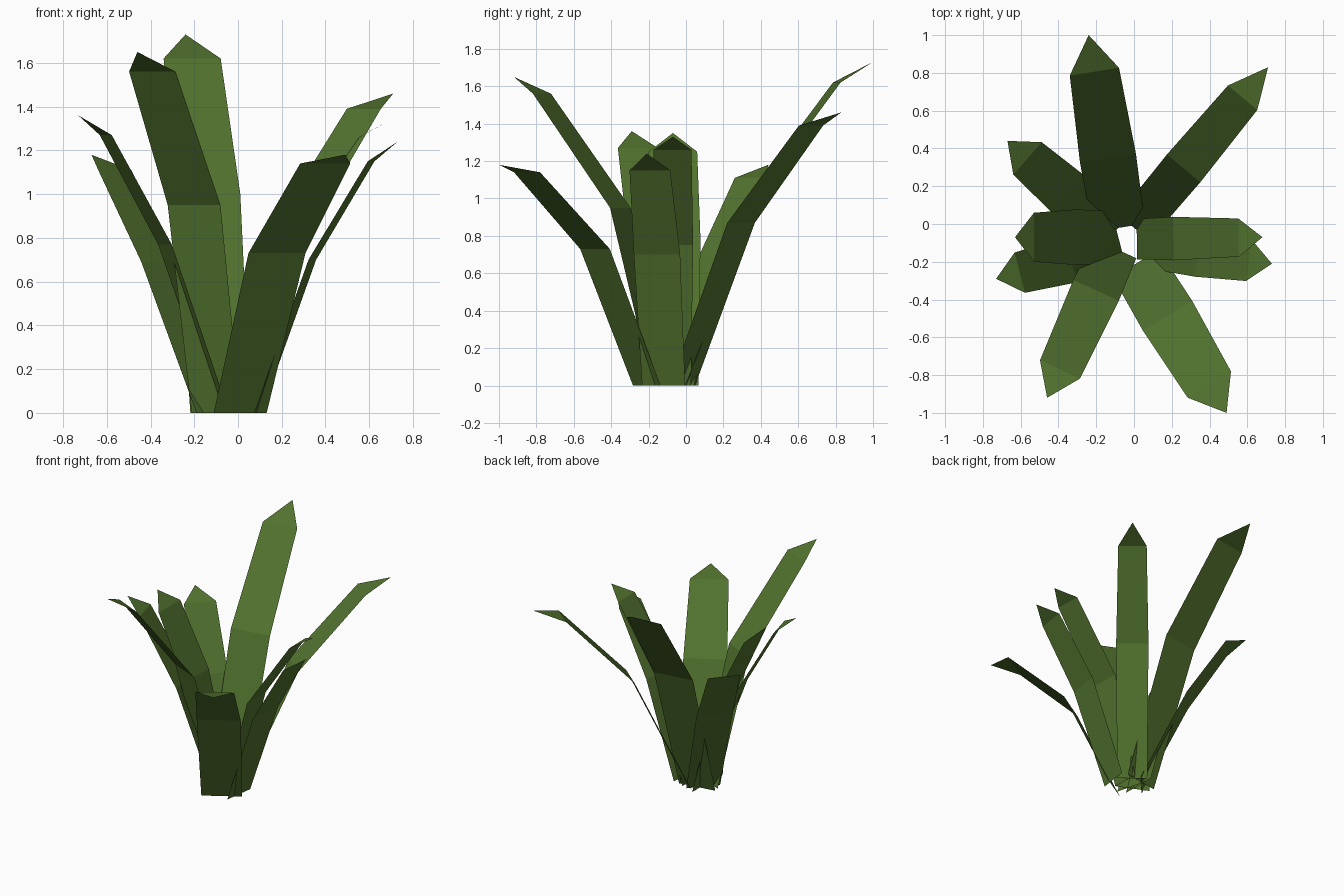
import bpy
import bmesh
from mathutils import Vector

cube = bpy.data.objects.get("Cube")
if cube:
    bpy.data.objects.remove(cube, do_unlink=True)

# Single leaf colour
leaf_green = bpy.data.materials.new("leaf_green")
leaf_green.use_nodes = True
colour = (0.085, 0.17, 0.028, 1)
leaf_green.diffuse_color = colour
shader = leaf_green.node_tree.nodes["Principled BSDF"]
shader.inputs["Base Color"].default_value = colour
shader.inputs["Roughness"].default_value = 0.9


def make_leaf(name, base, tip, width, bend, bend_height, tip_drop):
    """Flat blade: level cross edges at base, bend and shoulder, then a point."""
    base, tip = Vector((*base, 0)), Vector(tip)
    out = Vector((tip.x - base.x, tip.y - base.y, 0))
    side = Vector((-out.y, out.x, 0)).normalized() * width / 2

    # Cross edges: distance outward, height, relative width
    sections = [(0, 0, 0.93), (bend, bend_height, 1),
                (0.81, tip.z - tip_drop, 0.88)]
    bm = bmesh.new()
    rows = []
    for reach, height, scale in sections:
        centre = base + out * reach + Vector((0, 0, height))
        rows.append([bm.verts.new(centre - side * scale),
                     bm.verts.new(centre + side * scale)])
    for low, high in zip(rows, rows[1:]):
        bm.faces.new((low[1], low[0], high[0], high[1]))
    bm.faces.new((rows[-1][1], rows[-1][0], bm.verts.new(tip)))
    for face in bm.faces:
        if face.normal.z < 0:
            face.normal_flip()
    bm.normal_update()

    mesh = bpy.data.meshes.new(name)
    bm.to_mesh(mesh)
    bm.free()
    mesh.materials.append(leaf_green)
    leaf = bpy.data.objects.new(name, mesh)
    bpy.context.collection.objects.link(leaf)


# Leaves around the clump: base, tip, width, bend position and height, tip drop
make_leaf("back_leaf", (-0.08, -0.02), (-0.24, 1, 1.73), 0.3, 0.36, 1, 0.11)
make_leaf("back_left_leaf", (0, -0.02), (0.71, 0.83, 1.46), 0.23, 0.37, 0.87, 0.07)
make_leaf("left_upper_leaf", (0.015, -0.08), (0.68, -0.07, 1.33), 0.23, 0.29, 0.75, 0.07)
make_leaf("left_lower_leaf", (0.09, -0.12), (0.73, -0.21, 1.24), 0.25, 0.39, 0.7, 0.09)
make_leaf("front_left_leaf", (0.01, -0.21), (0.49, -1, 1.18), 0.305, 0.35, 0.73, 0.04)
make_leaf("front_right_leaf", (-0.1, -0.13), (-0.46, -0.92, 1.65), 0.265, 0.28, 0.95, 0.09)
make_leaf("right_lower_leaf", (-0.07, -0.12), (-0.73, -0.29, 1.36), 0.25, 0.4, 0.77, 0.09)
make_leaf("right_upper_leaf", (-0.1, -0.07), (-0.63, -0.07, 1.35), 0.295, 0.38, 0.78, 0.1)
make_leaf("back_right_leaf", (-0.11, -0.05), (-0.67, 0.44, 1.18), 0.26, 0.44, 0.69, 0.07)
